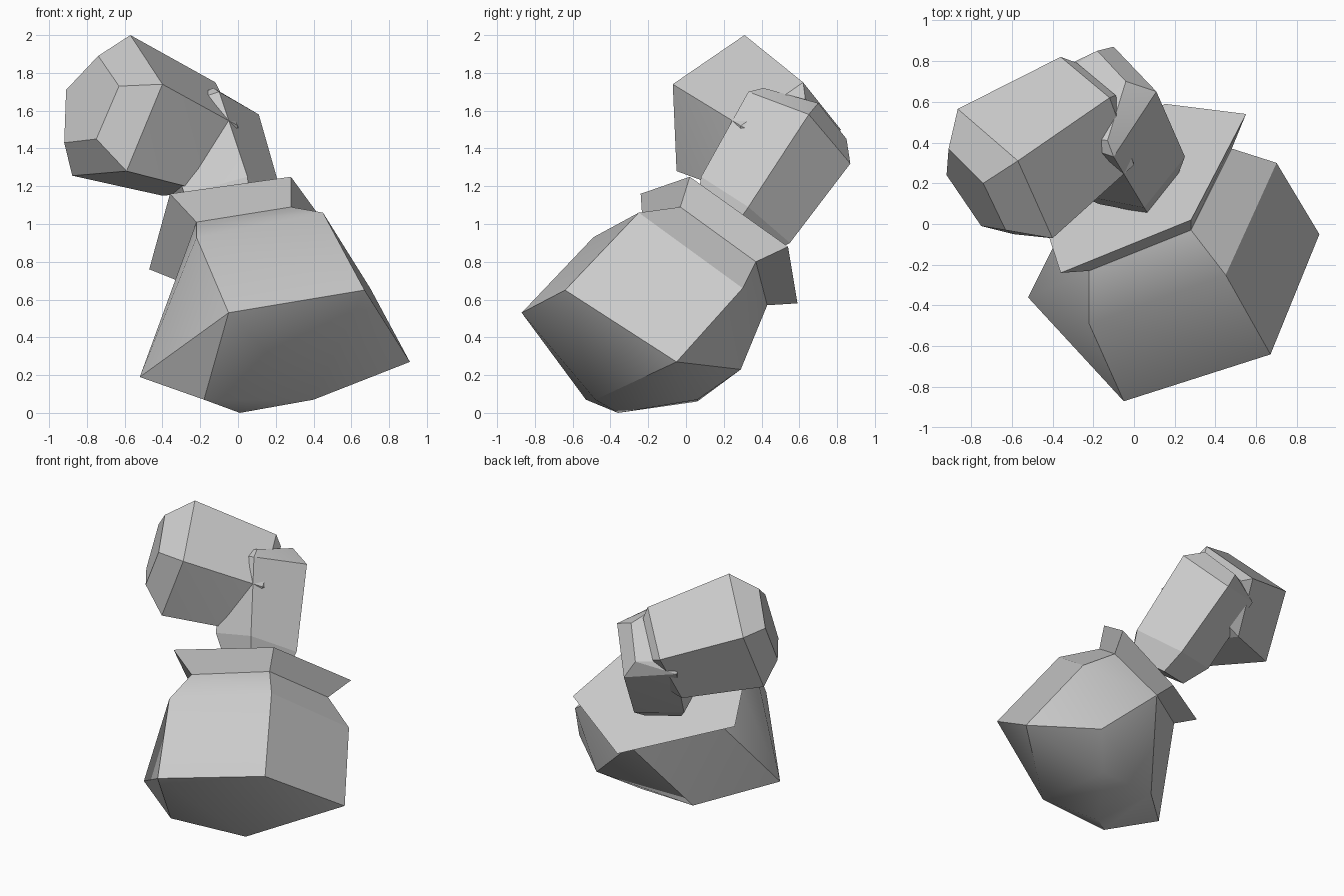
import bpy
import bmesh
from math import radians
from mathutils import Vector

default_cube = bpy.data.objects.get("Cube")
if default_cube:
    bpy.data.objects.remove(default_cube, do_unlink=True)

# One stone colour for everything
stone = bpy.data.materials.new("stone grey")
stone.use_nodes = True
stone.diffuse_color = (0.6, 0.6, 0.6, 1)
stone.node_tree.nodes["Principled BSDF"].inputs["Base Color"].default_value = stone.diffuse_color


def points(*coords):
    return [Vector(c) for c in coords]


def pentagon(a, b, c):
    """Complete a regular pentagon from three neighbouring corners."""
    ring = points(a, b, c)
    while len(ring) < 5:
        last = ring[-1] - ring[-2]
        before = ring[-2] - ring[-3]
        ring.append(ring[-1] + last * 0.618 - before)
    return ring


def centre(ring):
    return sum(ring, Vector()) / len(ring)


def taper(ring, scale, shift):
    """Scale a ring about its centre and move it along a vector."""
    mid = centre(ring)
    return [mid + (p - mid) * scale + shift for p in ring]


def faceted_solid(name, corners, smooth_angle):
    """Closed faceted block wrapped around its corner points."""
    bm = bmesh.new()
    for p in corners:
        bm.verts.new(p)
    hull = bmesh.ops.convex_hull(bm, input=bm.verts)
    loose = [v for v in hull["geom_interior"] if isinstance(v, bmesh.types.BMVert)]
    bmesh.ops.delete(bm, geom=loose, context="VERTS")
    bmesh.ops.dissolve_limit(bm, angle_limit=radians(4), verts=bm.verts, edges=bm.edges)
    bmesh.ops.recalc_face_normals(bm, faces=bm.faces)
    mesh = bpy.data.meshes.new(name)
    bm.to_mesh(mesh)
    bm.free()
    mesh.materials.append(stone)
    obj = bpy.data.objects.new(name, mesh)
    bpy.context.collection.objects.link(obj)
    bpy.ops.object.select_all(action="DESELECT")
    obj.select_set(True)
    bpy.context.view_layer.objects.active = obj
    bpy.ops.object.shade_smooth_by_angle(angle=radians(smooth_angle))
    return obj


# Large lower boulder: base, widest ring, shoulder and neck
base = points((-.18, -.53, .07), (.4, -.48, .07), (.32, .06, .07),
              (-.1, .06, .06), (.01, -.36, 0))
belly = points((-.52, -.36, .19), (-.05, -.87, .53), (.67, -.64, .65),
               (.91, -.05, .27), (.53, .29, .23))
shoulder = points((-.22, -.49, .93), (.45, -.25, 1.06), (.7, .3, .66))
neck = points((-.22, -.23, 1.01), (.28, -.03, 1.09), (.48, .37, .8),
              (.16, .43, .57), (-.32, .04, .7))
faceted_solid("lower_body", base + belly + shoulder + neck, 30)

# Flared collar standing on the neck
lip = points((-.36, -.24, 1.16), (.28, .02, 1.25), (.55, .54, .88),
             (.15, .59, .58), (-.47, .1, .76))
faceted_solid("flared_collar", neck + lip, 15)

# Five-sided middle block, tapered at the foot and bevelled at the top
foot = pentagon((.05, .08, 1.25), (.25, .33, 1.09), (.04, .55, .9))
rise = Vector((-.15, .31, .46))
stem = taper(foot, 0.72, rise * -0.3)
top = points((-.1, .33, 1.7), (.11, .65, 1.58), (-.1, .87, 1.32))
top += [p + rise * 0.95 for p in foot[3:]]
cap = points((-.13, .41, 1.72), (-.04, .7, 1.64), (-.18, .85, 1.45), (-.36, .74, 1.46))
faceted_solid("middle_block", stem + foot + top + cap, 15)

# Upper block lying on its side, bevelled at both ends
wide = pentagon((-.57, .31, 2), (-.4, -.07, 1.74), (-.59, -.05, 1.28))
nose = points((-.74, .2, 1.89), (-.63, -.03, 1.73), (-.75, -.01, 1.45),
              (-.92, .24, 1.43), (-.91, .37, 1.71))
rear = points((-.12, .62, 1.75), (0, .29, 1.52), (-.16, .25, 1.17),
              (-.4, .62, 1.15), (-.36, .82, 1.5))
rear_bevel = taper(rear, 0.8, (centre(rear) - centre(wide)).normalized() * 0.06)
faceted_solid("upper_block", nose + wide + rear + rear_bevel, 15)
